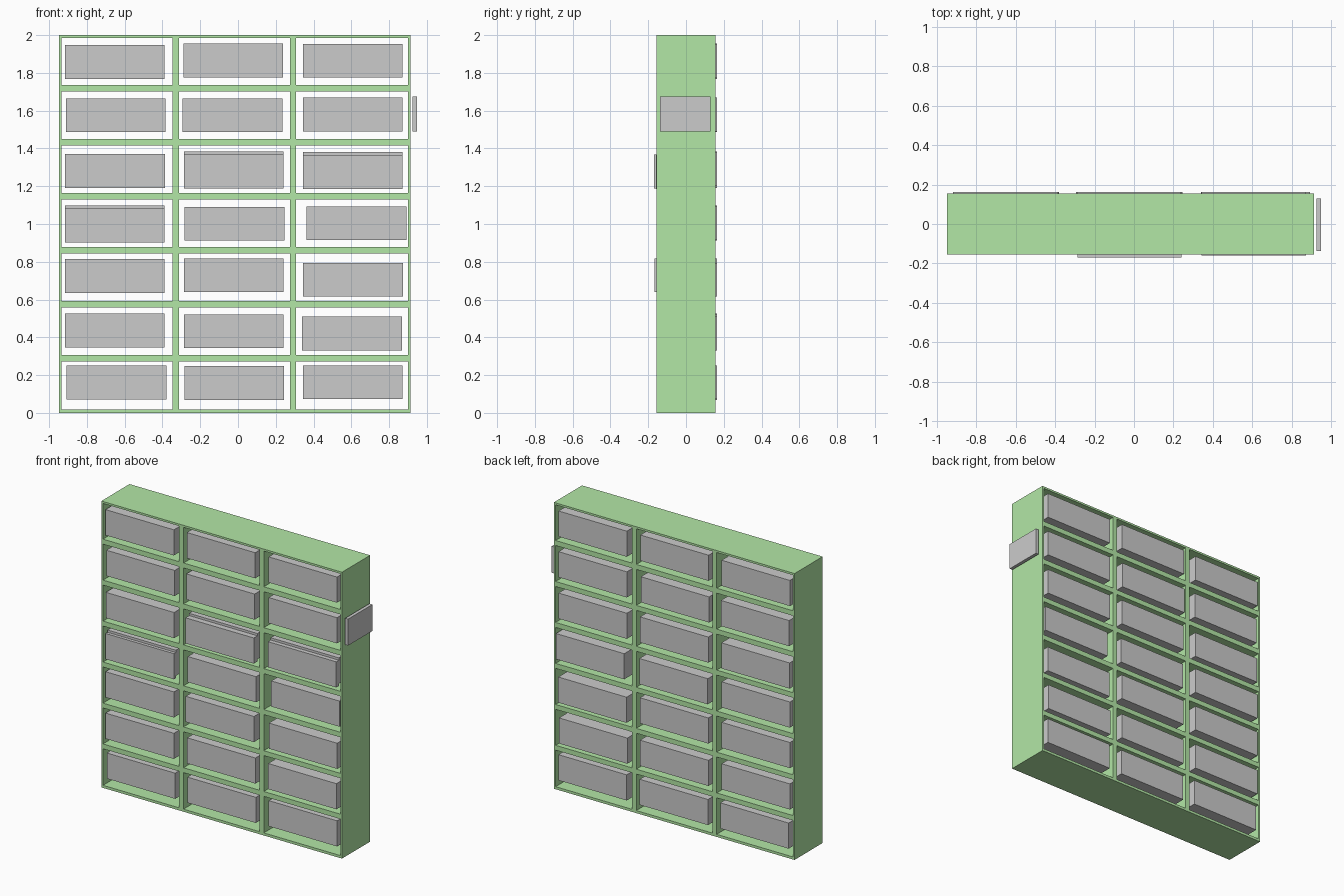
import bpy

if "Cube" in bpy.data.objects:
    bpy.data.objects.remove(bpy.data.objects["Cube"])

green = bpy.data.materials.new("green_paint")
green.diffuse_color = (0.45, 0.8, 0.38, 1)
green.use_nodes = True
green.node_tree.nodes["Principled BSDF"].inputs["Base Color"].default_value = green.diffuse_color


def box(name, x, y, z, mat=None):
    """Flat-sided block from (min, max) pairs."""
    bpy.ops.mesh.primitive_cube_add(size=1, location=[(a + b) / 2 for a, b in (x, y, z)])
    ob = bpy.context.object
    ob.name = name
    ob.scale = [b - a for a, b in (x, y, z)]
    bpy.ops.object.transform_apply(location=False, rotation=False, scale=True)
    if mat:
        ob.data.materials.append(mat)
    return ob


# Frame uprights: full height, thin ends and two thicker dividers
D = (-0.155, 0.155)
uprights = [(-0.947, -0.934), (-0.346, -0.312), (0.275, 0.308), (0.899, 0.912)]
for x in uprights:
    box("upright", x, D, (0, 2), green)

# Shelf boards between the uprights, open front and back
shelves = [(0, 0.018), (0.273, 0.307), (0.558, 0.592), (0.844, 0.879),
           (1.130, 1.165), (1.416, 1.451), (1.702, 1.737), (1.986, 2)]
for left, right in zip(uprights, uprights[1:]):
    for z in shelves:
        box("shelf", (left[1], right[0]), D, z, green)

# Contents: left edge and bottom of one block per compartment, top row first
W, H = 0.528, 0.179
blocks = [
    [(-0.917, 1.768), (-0.289, 1.776), (0.343, 1.775)],
    [(-0.911, 1.486), (-0.293, 1.486), (0.343, 1.491)],
    [(-0.915, 1.191), (-0.287, 1.188), (0.343, 1.186)],
    [(-0.917, 0.903), (-0.282, 0.912), (0.363, 0.914)],
    [(-0.917, 0.636), (-0.287, 0.639), (0.345, 0.615)],
    [(-0.917, 0.347), (-0.287, 0.343), (0.339, 0.331)],
    [(-0.907, 0.071), (-0.284, 0.069), (0.344, 0.073)],
]
front_edge = {(2, 1): -0.17, (2, 2): -0.16, (4, 1): -0.168}
split = {(2, 1), (2, 2), (3, 0)}  # front half sits lower than back half
for r, row in enumerate(blocks):
    for c, (x, z) in enumerate(row):
        front, back = front_edge.get((r, c), -0.152), 0.163
        xs = (x, x + W)
        if (r, c) in split:
            box("block_front", xs, (front, -0.13), (z, z + H))
            box("block_back", xs, (-0.13, back), (z + 0.016, z + H + 0.016))
        else:
            box("block", xs, (front, back), (z, z + H))

# Plate floating just off the right end
box("end_plate", (0.924, 0.947), (-0.137, 0.13), (1.49, 1.675))
